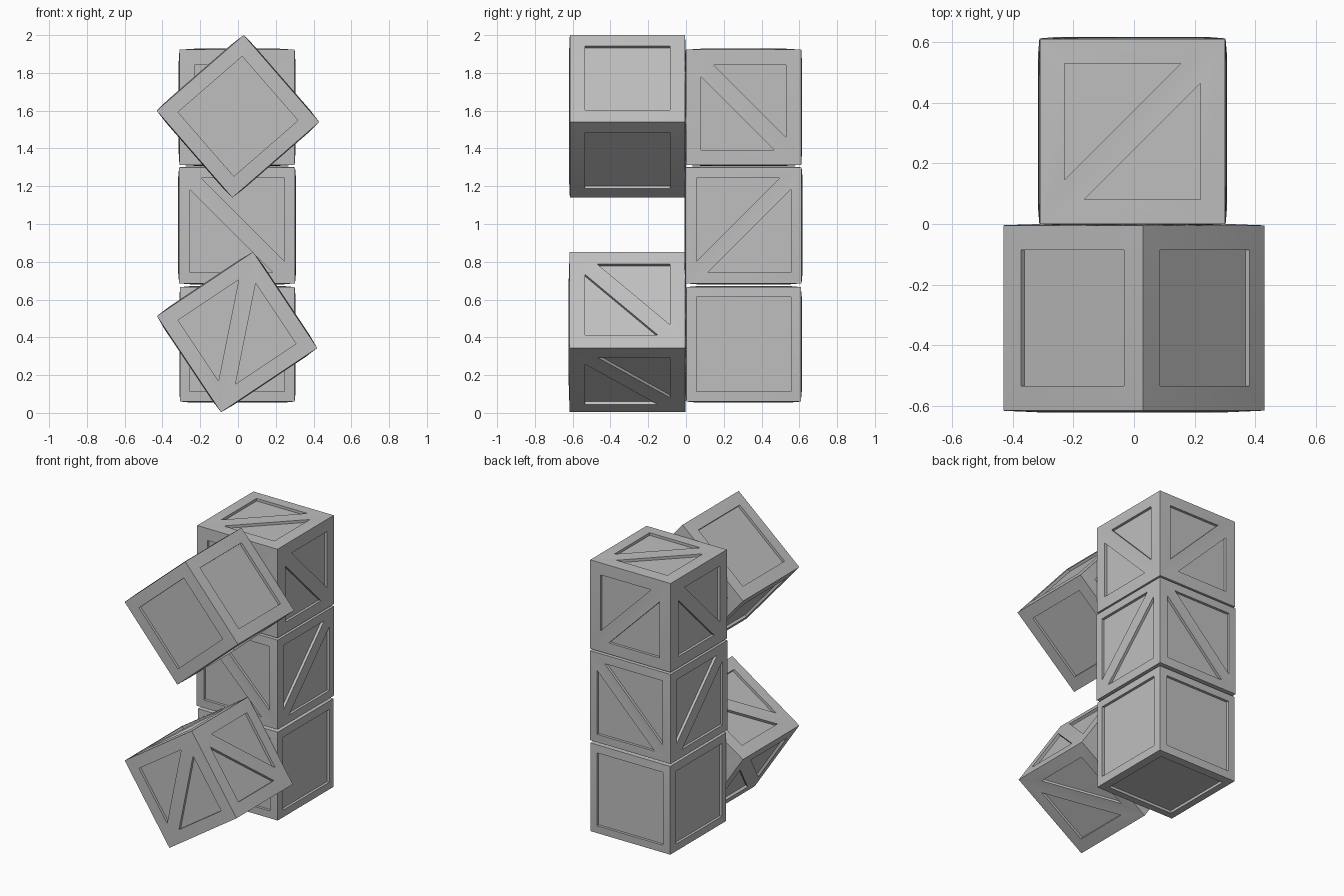
import bpy, bmesh, math
from mathutils import Vector

old = bpy.data.objects.get("Cube")
if old:
    bpy.data.objects.remove(old, do_unlink=True)

# One grey for all crates
GREY = (0.52, 0.52, 0.52, 1.0)
mat = bpy.data.materials.new("crate_grey")
mat.use_nodes = True
mat.diffuse_color = GREY
mat.node_tree.nodes["Principled BSDF"].inputs["Base Color"].default_value = GREY

DEPTH = 0.018   # recess of the panels
PILLOW = 0.005  # how far the crate edges sit behind the frame
X, Y, Z = Vector((1, 0, 0)), Vector((0, 1, 0)), Vector((0, 0, 1))
# Outward normal and up direction of each side
SIDES = [(X, Z), (-X, Z), (Y, Z), (-Y, Z), (Z, Y), (-Z, -Y)]


def recess(bm, place, outline, half):
    """Walls and floor of one sunken panel."""
    floor = half - DEPTH
    for i, a in enumerate(outline):
        b = outline[i - 1]
        bm.faces.new([place(a, half), place(b, half), place(b, floor), place(a, floor)])
    bm.faces.new([place(p, floor) for p in outline])


def side(bm, normal, up, half, panel, leg, mirror):
    """One crate side: plain framed panel, or two triangles around a diagonal plank."""
    right = up.cross(normal) * (-1 if mirror else 1)
    edge = half - PILLOW

    def place(p, height):
        return bm.verts.new(right * p[0] + up * p[1] + normal * height)

    def plank(outer_a, outer_b, *inner):
        bm.faces.new([place(outer_a, edge), place(outer_b, edge)]
                     + [place(p, half) for p in inner])

    corners = [(-1, 1), (1, 1), (1, -1), (-1, -1)]
    if not leg:
        inner = [(u * panel, v * panel) for u, v in corners]
        outer = [(u * edge, v * edge) for u, v in corners]
        for i in range(4):
            plank(outer[i - 1], outer[i], inner[i], inner[i - 1])
        recess(bm, place, inner, half)
        return
    # The second half is the first one turned half way round
    for s in (1, -1):
        square = (-panel * s, panel * s)
        along = ((leg - panel) * s, panel * s)
        down = (-panel * s, (panel - leg) * s)
        near, far, low = [(u * edge * s, v * edge * s)
                          for u, v in (corners[0], corners[1], corners[3])]
        plank(near, far, along, square)
        plank(low, near, square, down)
        plank(far, low, down, along)
        recess(bm, place, [square, along, down], half)


def crate(name, centre, half, panel, leg=0, x_mirror=True, turn=0):
    bm = bmesh.new()
    for normal, up in SIDES:
        mirror = x_mirror if abs(normal.x) > 0.5 else not x_mirror
        side(bm, normal, up, half, panel, leg, mirror)
    bmesh.ops.remove_doubles(bm, verts=bm.verts, dist=0.0005)
    bmesh.ops.recalc_face_normals(bm, faces=bm.faces)
    mesh = bpy.data.meshes.new(name)
    bm.to_mesh(mesh)
    bm.free()
    mesh.materials.append(mat)
    obj = bpy.data.objects.new(name, mesh)
    bpy.context.collection.objects.link(obj)
    obj.location = centre
    obj.rotation_euler.y = -math.radians(turn)
    bpy.ops.object.select_all(action='DESELECT')
    obj.select_set(True)
    bpy.context.view_layer.objects.active = obj
    bpy.ops.object.shade_smooth_by_angle(angle=math.radians(30))


# Rear stack
crate("bottom_crate", (-0.003, 0.305, 0.363), 0.308, 0.25)
crate("middle_crate", (-0.005, 0.305, 0.993), 0.312, 0.25, leg=0.44, x_mirror=False)
crate("top_crate", (-0.005, 0.305, 1.618), 0.31, 0.225, leg=0.385)
# Tilted crates in front
crate("lower_front_crate", (-0.005, -0.31, 0.428), 0.311, 0.225, leg=0.385, turn=33.7)
crate("upper_front_crate", (0, -0.31, 1.57), 0.31, 0.225, turn=41)
